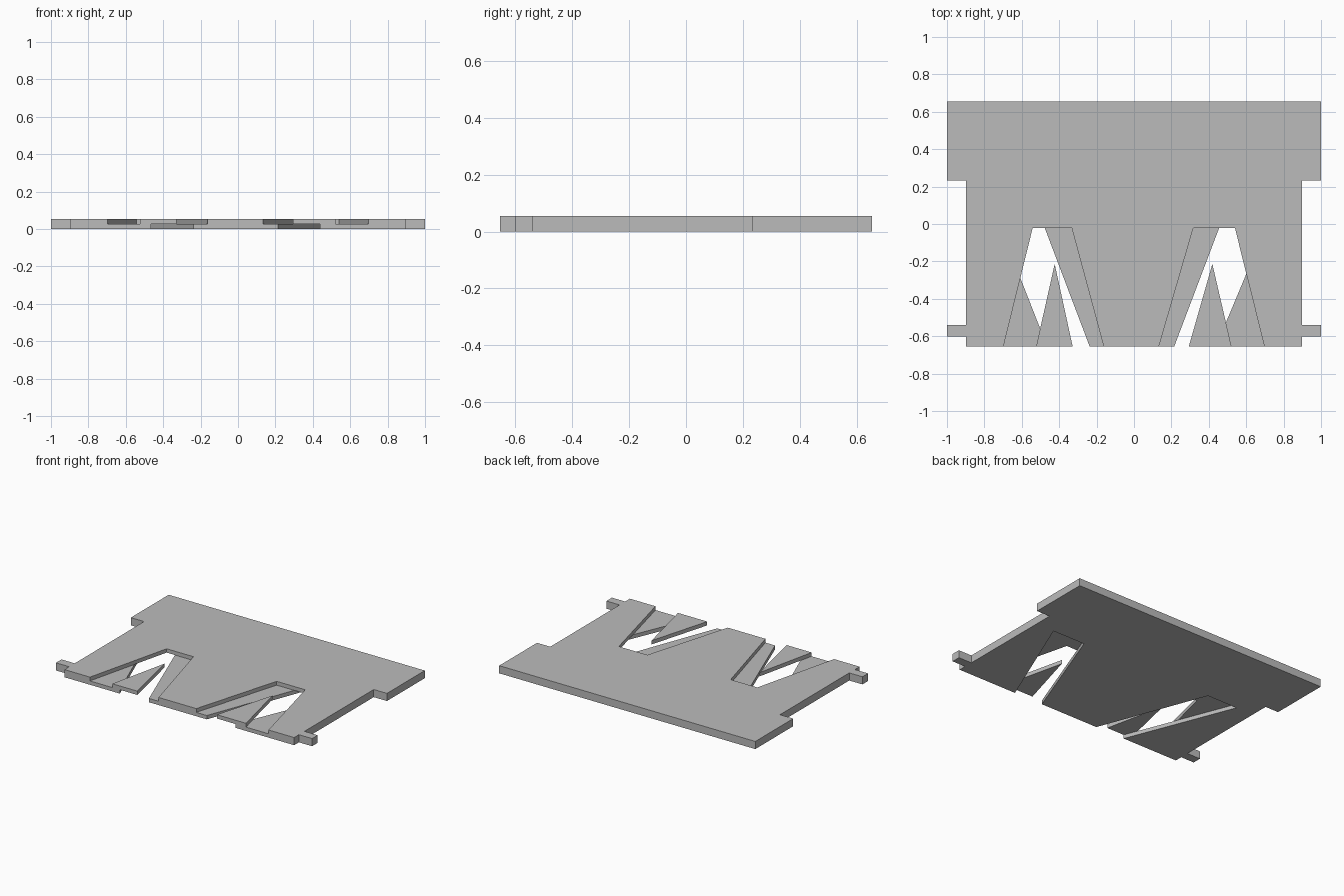
import bpy
import bmesh

cube = bpy.data.objects.get("Cube")
if cube:
    bpy.data.objects.remove(cube)

GREY = (0.5, 0.5, 0.5, 1)
mat = bpy.data.materials.new("plain grey")
mat.use_nodes = True
mat.diffuse_color = GREY
mat.node_tree.nodes["Principled BSDF"].inputs["Base Color"].default_value = GREY

TOP, MID = 0.054, 0.027      # plate thickness and layer split
FRONT, BACK = -0.655, 0.655
BODY = 0.897                 # half width of the narrow body


def slab(name, outline, z0, z1):
    """Extrude a flat outline between two heights."""
    bm = bmesh.new()
    face = bm.faces.new([bm.verts.new((x, y, z0)) for x, y in outline])
    new = bmesh.ops.extrude_face_region(bm, geom=[face])["geom"]
    verts = [v for v in new if isinstance(v, bmesh.types.BMVert)]
    bmesh.ops.translate(bm, verts=verts, vec=(0, 0, z1 - z0))
    bmesh.ops.recalc_face_normals(bm, faces=bm.faces)
    mesh = bpy.data.meshes.new(name)
    bm.to_mesh(mesh)
    bm.free()
    mesh.materials.append(mat)
    obj = bpy.data.objects.new(name, mesh)
    bpy.context.collection.objects.link(obj)
    return obj


def plate_outline(notches):
    """Plate with side tabs and notches in the front edge, listed left to right."""
    side = [(BODY, FRONT), (BODY, -0.602), (1, -0.602), (1, -0.54),
            (BODY, -0.54), (BODY, 0.233), (1, 0.233), (1, BACK)]
    mirrored = [(-x, y) for x, y in reversed(side)]
    return [p for notch in notches for p in notch] + side + mirrored


def notch(near_a, far_a, far_b, near_b, depth):
    return [(near_a, FRONT), (far_a, depth), (far_b, depth), (near_b, FRONT)]


# Lower layer with slanted slots
slab("lower_plate", plate_outline([
    notch(-0.464, -0.762, -0.525, -0.237, 0.105),
    notch(0.215, 0.503, 0.756, 0.438, 0.105)]), 0, MID)

# Upper layer with tapered openings
slab("upper_plate", plate_outline([
    notch(-0.698, -0.542, -0.333, -0.162, -0.022),
    notch(0.133, 0.317, 0.54, 0.697, -0.022)]), MID, TOP)

# Pointed tongues inside the openings
for name, a, tip, b in (("right_tongue", -0.523, -0.424, -0.328),
                        ("left_tongue", 0.293, 0.419, 0.521)):
    slab(name, [(a, FRONT), (tip, -0.214), (b, FRONT)], MID, TOP)
